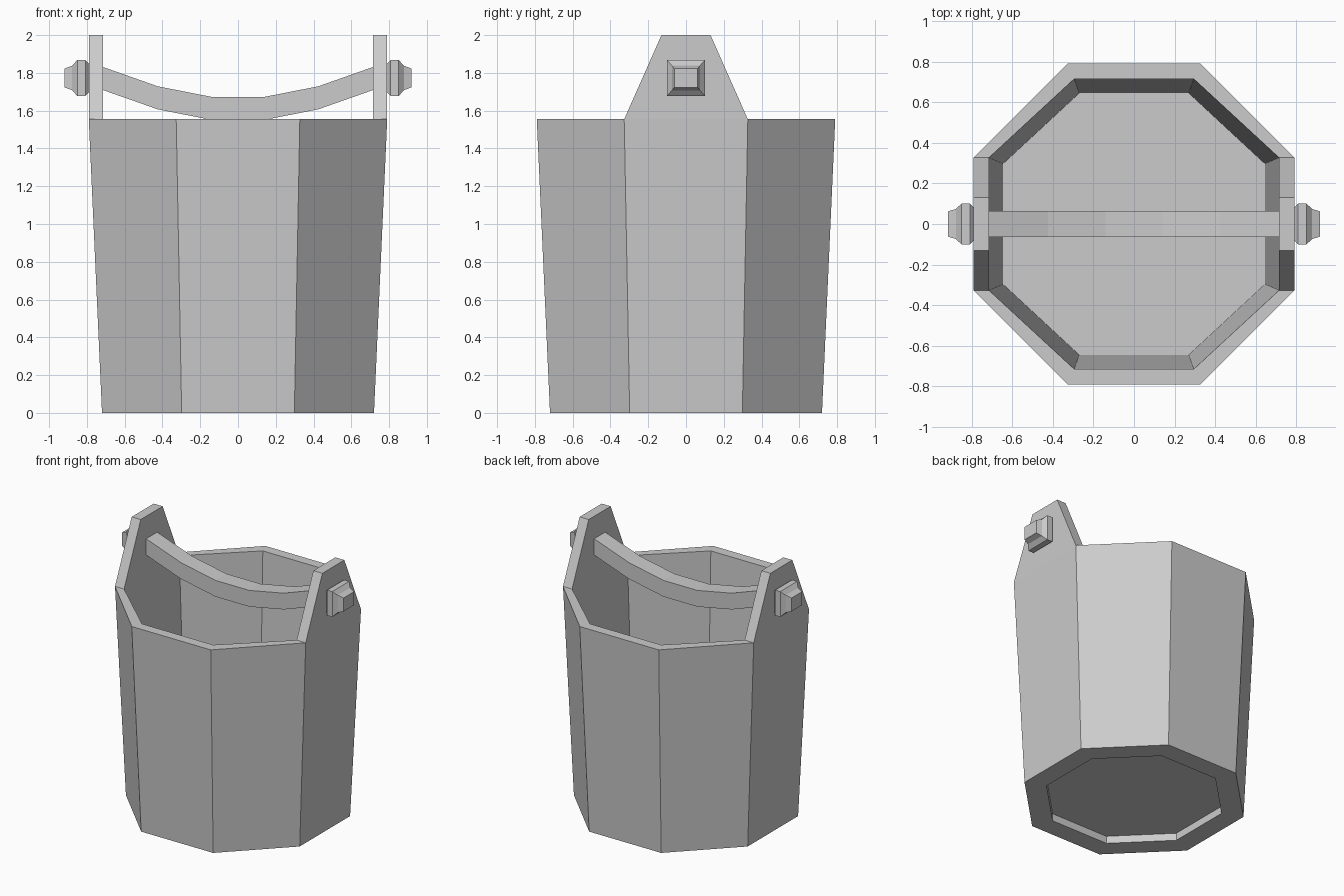
import bpy, bmesh

if "Cube" in bpy.data.objects:
    bpy.data.objects.remove(bpy.data.objects["Cube"])


def loft(name, rings, ears=False):
    """Skin a stack of equal-sized vertex loops and cap both ends."""
    bm = bmesh.new()
    loops = [[bm.verts.new(p) for p in ring] for ring in rings]
    for a, b in zip(loops, loops[1:]):
        for i in range(len(a)):
            j = (i + 1) % len(a)
            bm.faces.new((a[i], a[j], b[j], b[i]))
    bm.faces.new(loops[0][::-1])
    bm.faces.new(loops[-1])
    bmesh.ops.recalc_face_normals(bm, faces=bm.faces)
    if ears:
        raise_ears(bm)
    mesh = bpy.data.meshes.new(name)
    bm.to_mesh(mesh)
    bm.free()
    obj = bpy.data.objects.new(name, mesh)
    bpy.context.collection.objects.link(obj)
    return obj


def octagon(apothem, z, short=None, side=None):
    """Octagon loop; side sets the half length of the two x-facing edges."""
    s = short or apothem * 0.4142
    t = side or s
    a = apothem
    return [(a, -t, z), (a, t, z), (s, a, z), (-s, a, z),
            (-a, t, z), (-a, -t, z), (-s, -a, z), (s, -a, z)]


def raise_ears(bm):
    """Pull the two x-facing rim faces up into tapered ears."""
    rim = [f for f in bm.faces
           if all(abs(v.co.z - RIM) < 1e-5 for v in f.verts)
           and abs(f.calc_center_median().x) > 0.7]
    for f in rim:
        top = bmesh.ops.extrude_discrete_faces(bm, faces=[f])["faces"][0]
        for v in top.verts:
            v.co.z = 2.0
            v.co.y = 0.13 if v.co.y > 0 else -0.13


RIM = 1.555

# Bucket: recessed underside, tapered outer wall, rim, inner wall and floor
loft("bucket", [
    octagon(0.575, 0.055),
    octagon(0.575, 0.0),
    octagon(0.72, 0.0),
    octagon(0.79, RIM),
    octagon(0.715, RIM, 0.295, 0.327),
    octagon(0.645, 0.1, 0.27, 0.297),
], ears=True)

# Handle: sagging square bar between the ears
half_path = [(0.72, 1.772), (0.425, 1.668), (0.14, 1.612)]
path = [(-x, z) for x, z in half_path] + half_path[::-1]
W, H = 0.065, 0.061
loft("handle", [[(x, -W, z - H), (x, W, z - H), (x, W, z + H), (x, -W, z + H)]
                for x, z in path])

# Pegs: stepped square knobs outside each ear (x, half width, half height)
profile = [(0.785, 0.075, 0.072), (0.808, 0.1, 0.095), (0.851, 0.1, 0.095),
           (0.878, 0.074, 0.065), (0.918, 0.062, 0.05)]
PZ = 1.773
for side, name in ((-1, "left_peg"), (1, "right_peg")):
    loft(name, [[(side * x, -w, PZ - h), (side * x, w, PZ - h),
                 (side * x, w, PZ + h), (side * x, -w, PZ + h)]
                for x, w, h in profile])
